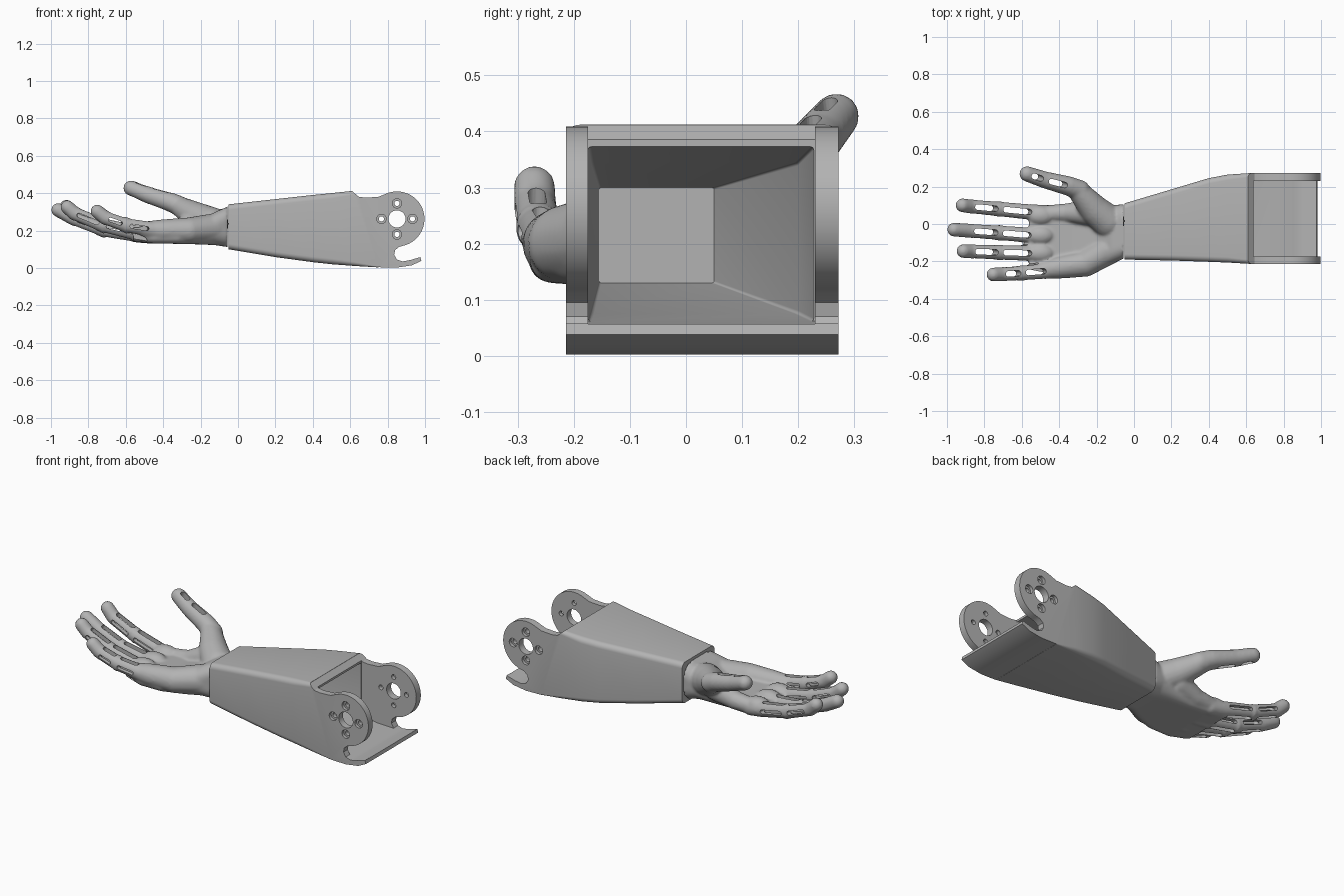
import bpy, bmesh, math
from mathutils import Vector

cube = bpy.data.objects.get("Cube")
if cube:
    bpy.data.objects.remove(cube, do_unlink=True)

grey = bpy.data.materials.new("plain grey")
grey.use_nodes = True
grey.diffuse_color = (0.45, 0.45, 0.45, 1)
grey.node_tree.nodes["Principled BSDF"].inputs["Base Color"].default_value = (0.45, 0.45, 0.45, 1)


def make(name, bm, cutter=False):
    bmesh.ops.recalc_face_normals(bm, faces=bm.faces)
    me = bpy.data.meshes.new(name)
    bm.to_mesh(me)
    bm.free()
    me.materials.append(grey)
    ob = bpy.data.objects.new(name, me)
    bpy.context.collection.objects.link(ob)
    ob.hide_render = cutter
    return ob


def boolean(ob, cutter, operation="DIFFERENCE"):
    m = ob.modifiers.new(cutter.name, "BOOLEAN")
    m.operation, m.object, m.solver = operation, cutter, "EXACT"


def finish(ob, cutters, angle):
    """Bake the modifiers, drop the cutters and shade."""
    dg = bpy.context.evaluated_depsgraph_get()
    me = bpy.data.meshes.new_from_object(ob.evaluated_get(dg))
    ob.modifiers.clear()
    ob.data = me
    for c in cutters:
        bpy.data.objects.remove(c, do_unlink=True)
    bpy.ops.object.select_all(action="DESELECT")
    ob.select_set(True)
    bpy.context.view_layer.objects.active = ob
    bpy.ops.object.shade_smooth_by_angle(angle=math.radians(angle))


def loft(bm, stations, corner=6):
    """Rounded rectangles (x, y0, y1, z0, z1, radius) skinned along x."""
    rings = []
    for x, y0, y1, z0, z1, r in stations:
        ring = []
        for k, (cy, cz) in enumerate([(y1 - r, z1 - r), (y0 + r, z1 - r), (y0 + r, z0 + r), (y1 - r, z0 + r)]):
            for i in range(corner + 1):
                a = (k + i / corner) * math.pi / 2
                ring.append(bm.verts.new((x, cy + r * math.cos(a), cz + r * math.sin(a))))
        rings.append(ring)
    n = len(rings[0])
    for a, b in zip(rings, rings[1:]):
        for i in range(n):
            j = (i + 1) % n
            bm.faces.new((a[i], a[j], b[j], b[i]))
    bm.faces.new(rings[0])
    bm.faces.new(rings[-1])


def prism(bm, points, y0, y1):
    """Side outline (x, z) extruded along y."""
    f = bm.faces.new([bm.verts.new((x, y0, z)) for x, z in points])
    out = bmesh.ops.extrude_face_region(bm, geom=[f])["geom"]
    bmesh.ops.translate(bm, vec=(0, y1 - y0, 0), verts=[v for v in out if isinstance(v, bmesh.types.BMVert)])


def circle(cx, cz, r, a0=0, a1=360, n=32):
    return [(cx + r * math.cos(math.radians(a0 + (a1 - a0) * i / n)),
             cz + r * math.sin(math.radians(a0 + (a1 - a0) * i / n))) for i in range(n)]


def hull(bm, points):
    tmp = bmesh.new()
    vs = [tmp.verts.new(p) for p in points]
    out = bmesh.ops.convex_hull(tmp, input=vs)
    junk = {v for v in out["geom_interior"] + out["geom_unused"] if isinstance(v, bmesh.types.BMVert)}
    bmesh.ops.delete(tmp, geom=list(junk), context="VERTS")
    bmesh.ops.recalc_face_normals(tmp, faces=tmp.faces)
    me = bpy.data.meshes.new("tmp")
    tmp.to_mesh(me)
    tmp.free()
    bm.from_mesh(me)
    bpy.data.meshes.remove(me)


ball = bmesh.new()
bmesh.ops.create_icosphere(ball, subdivisions=3, radius=1)
BALL = [v.co.copy() for v in ball.verts]
ball.free()


def limb(bm, joints):
    """Tapered capsules through (x, y, z, radius) joints."""
    for a, b in zip(joints, joints[1:]):
        hull(bm, [Vector(j[:3]) + v * j[3] for j in (a, b) for v in BALL])


def pad(bm, centre, radii):
    hull(bm, [Vector(centre) + Vector(v[i] * radii[i] for i in range(3)) for v in BALL])


# Forearm: tapered sleeve trimmed to a side outline with ears and a lower lip
bm = bmesh.new()
loft(bm, [(-0.052, -0.19, 0.11, 0.10, 0.34, 0.03), (0.2, -0.195, 0.185, 0.058, 0.368, 0.03),
          (0.4, -0.202, 0.245, 0.031, 0.39, 0.03), (0.5, -0.206, 0.264, 0.02, 0.40, 0.03),
          (0.62, -0.213, 0.272, 0.011, 0.413, 0.022), (0.75, -0.214, 0.272, 0.003, 0.43, 0.004),
          (1.02, -0.214, 0.272, -0.02, 0.43, 0.004)])
forearm = make("forearm", bm)

bm = bmesh.new()
outline = [(-0.2, -0.1), (0.75, -0.1), (0.75, 0.004), (0.85, 0.002), (0.93, 0.014), (0.98, 0.038),
           (0.975, 0.058), (0.92, 0.042), (0.88, 0.035), (0.85, 0.045), (0.835, 0.07), (0.84, 0.095), (0.86, 0.112)]
outline += circle(0.85, 0.262, 0.147, -78, 120) + [(0.75, 0.38), (0.68, 0.376), (0.645, 0.381), (0.61, 0.411), (0.6, 0.5), (-0.2, 0.5)]
prism(bm, outline, -0.5, 0.5)
trim = make("side_trim", bm, True)

bm = bmesh.new()
loft(bm, [(0.0, -0.155, 0.05, 0.13, 0.30, 0.004), (0.4, -0.17, 0.2, 0.075, 0.345, 0.006),
          (0.66, -0.175, 0.23, 0.06, 0.375, 0.006)])
cavity = make("cavity", bm, True)

bm = bmesh.new()
prism(bm, [(0.64, 0.6), (0.64, 0.062), (0.75, 0.047), (0.9, 0.042), (0.97, 0.056), (1.1, 0.08), (1.1, 0.6)], -0.175, 0.23)
opening = make("elbow_opening", bm, True)

# Pivot hole and four counterbored screw holes in each ear
bm = bmesh.new()
prism(bm, circle(0.85, 0.262, 0.046), -0.5, 0.5)
screws = [(0.85 + dx * 0.083, 0.262 + dz * 0.083) for dx, dz in ((1, 0), (-1, 0), (0, 1), (0, -1))]
for x, z in screws:
    prism(bm, circle(x, z, 0.014, n=20), -0.5, 0.5)
holes = make("ear_holes", bm, True)
bm = bmesh.new()
for x, z in screws:
    for y0, y1 in ((-0.5, -0.196), (0.254, 0.5)):
        prism(bm, circle(x, z, 0.025, n=24), y0, y1)
bores = make("counterbores", bm, True)

boolean(forearm, trim, "INTERSECT")
for c in (cavity, opening, holes, bores):
    boolean(forearm, c)
finish(forearm, [trim, cavity, opening, holes, bores], 30)

# Hand: palm slab, fleshy pads, thumb and four fingers fused together
bm = bmesh.new()
loft(bm, [(-0.056, -0.185, 0.105, 0.112, 0.328, 0.07), (-0.12, -0.215, 0.10, 0.122, 0.30, 0.08),
          (-0.2, -0.245, 0.09, 0.126, 0.25, 0.06), (-0.32, -0.278, 0.08, 0.129, 0.215, 0.042),
          (-0.45, -0.28, 0.09, 0.131, 0.21, 0.038), (-0.56, -0.25, 0.092, 0.142, 0.212, 0.034)])
limb(bm, [(-0.14, -0.14, 0.21, 0.08), (-0.26, -0.212, 0.2, 0.07), (-0.4, -0.232, 0.2, 0.06), (-0.5, -0.248, 0.205, 0.043)])
# Raised pads below each finger
for y in (0.045, -0.06, -0.155):
    pad(bm, (-0.5, y, 0.195), (0.075, 0.052, 0.045))
# Thumb muscle and the web towards the first finger
limb(bm, [(-0.14, 0.015, 0.235, 0.09), (-0.21, 0.075, 0.268, 0.08), (-0.305, 0.185, 0.325, 0.055)])
limb(bm, [(-0.24, 0.06, 0.23, 0.07), (-0.36, 0.06, 0.19, 0.05), (-0.5, 0.055, 0.18, 0.042)])

fingers = [
    [(-0.46, 0.055, 0.175), (-0.535, 0.062, 0.185), (-0.72, 0.08, 0.228), (-0.875, 0.094, 0.288), (-0.917, 0.10, 0.328)],
    [(-0.46, -0.065, 0.175), (-0.535, -0.062, 0.178), (-0.72, -0.047, 0.205), (-0.88, -0.036, 0.265), (-0.962, -0.03, 0.31)],
    [(-0.46, -0.16, 0.175), (-0.535, -0.157, 0.185), (-0.72, -0.152, 0.228), (-0.875, -0.146, 0.292), (-0.912, -0.145, 0.325)],
    [(-0.42, -0.24, 0.195), (-0.455, -0.25, 0.205), (-0.597, -0.262, 0.228), (-0.71, -0.269, 0.268), (-0.752, -0.27, 0.302)],
    [(-0.29, 0.18, 0.32), (-0.35, 0.203, 0.348), (-0.48, 0.237, 0.39), (-0.572, 0.268, 0.427)],
]
for f in fingers:
    thumb = len(f) == 4
    sizes = [0.055, 0.052, 0.045, 0.041] if thumb else [0.046, 0.043, 0.04, 0.038, 0.037]
    limb(bm, [p + (r,) for p, r in zip(f, sizes)])
    # Joint bulge
    pad(bm, f[2], (0.024, 0.043, 0.045))
hand = make("hand", bm)
m = hand.modifiers.new("fuse", "REMESH")
m.mode, m.voxel_size = "VOXEL", 0.008
m = hand.modifiers.new("soften", "SMOOTH")
m.factor, m.iterations = 0.5, 5


# Rounded tendon slots through the fingers, downward and sideways
def slot(bm, p, q, r, depth, axis):
    p, q = Vector(p), Vector(q)
    d = (q - p).normalized()
    through = (axis - d * axis.dot(d)).normalized()
    side = d.cross(through)
    p, q = p + d * 0.036, q - d * 0.028
    pts = []
    for s in (-depth, depth):
        for i in range(9):
            a = math.pi * i / 8
            arc, across = d * math.sin(a) * r, side * math.cos(a) * r
            pts += [q + arc + across + through * s, p - arc + across + through * s]
    hull(bm, pts)


# One cutter per finger and direction, so that no cutter overlaps itself
cutters = []
for name, axis, r, depth, members in (("slots_down", Vector((0, 0, 1)), 0.015, 0.065, fingers),
                                      ("slots_across", Vector((0, 1, 0)), 0.011, 0.046, fingers[:4])):
    for f in members:
        bm = bmesh.new()
        for a, b in zip(f[1:3], f[2:4]):
            slot(bm, a, b, r, depth, axis)
        cutters.append(make(name, bm, True))
        boolean(hand, cutters[-1])
finish(hand, cutters, 40)
